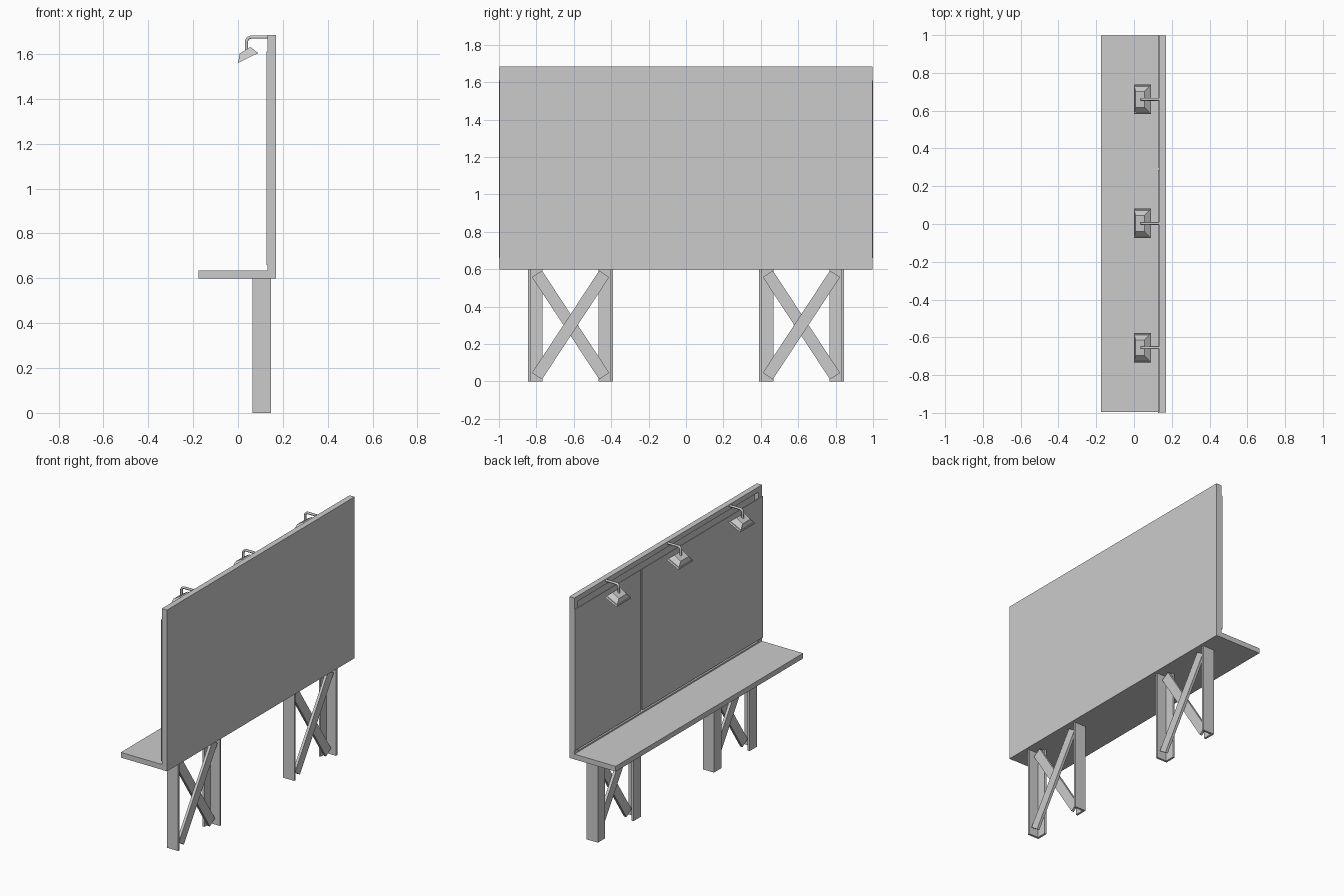
import bpy, bmesh, math
from mathutils import Vector

if "Cube" in bpy.data.objects:
    bpy.data.objects.remove(bpy.data.objects["Cube"], do_unlink=True)

grey = bpy.data.materials.new("plain grey")
grey.use_nodes = True
GREY = (0.6, 0.6, 0.6, 1)
grey.diffuse_color = GREY
grey.node_tree.nodes["Principled BSDF"].inputs["Base Color"].default_value = GREY


def finish(name, bm):
    """Turn a bmesh into a named, coloured object."""
    bmesh.ops.recalc_face_normals(bm, faces=bm.faces)
    mesh = bpy.data.meshes.new(name)
    bm.to_mesh(mesh)
    bm.free()
    mesh.materials.append(grey)
    obj = bpy.data.objects.new(name, mesh)
    bpy.context.collection.objects.link(obj)
    return obj


def prism(name, outline, axis, start, end):
    """Extrude a 2D outline along an axis ('x', 'y' or 'z')."""
    place = {"x": lambda a, b, t: (t, a, b),
             "y": lambda a, b, t: (a, t, b),
             "z": lambda a, b, t: (a, b, t)}[axis]
    bm = bmesh.new()
    face = bm.faces.new([bm.verts.new(place(a, b, start)) for a, b in outline])
    new = bmesh.ops.extrude_face_region(bm, geom=[face])["geom"]
    shift = Vector(place(0, 0, end - start))
    bmesh.ops.translate(bm, vec=shift,
                        verts=[v for v in new if isinstance(v, bmesh.types.BMVert)])
    return finish(name, bm)


def rect(a0, a1, b0, b1):
    return [(a0, b0), (a1, b0), (a1, b1), (a0, b1)]


# Display board: back sheet with a raised border around a shallow recess
FRONT, BACK, HALF, LOW, TOP = 0.132, 0.17, 0.997, 0.6, 1.685
SHELF_TOP = 0.635
prism("board_back_sheet", rect(-HALF, HALF, LOW, TOP), "x", 0.16, BACK)
prism("board_top_border", rect(-HALF, HALF, 1.65, TOP), "x", FRONT, 0.16)
prism("board_bottom_border", rect(-HALF, HALF, LOW, 0.645), "x", FRONT, 0.16)
for side, s in (("left", 1), ("right", -1)):
    prism(side + "_board_border", rect(s * 0.957, s * HALF, 0.645, 1.65),
          "x", FRONT, 0.16)

# Walkway and the two poster sheets
prism("walkway", rect(-0.175, FRONT, LOW, SHELF_TOP), "y", -0.995, HALF)
for name, y0, y1 in (("narrow_poster", 0.298, 1.0), ("wide_poster", -1.0, 0.285)):
    prism(name, rect(y0, y1, 0.66, 1.61), "x", 0.126, FRONT)

# Supports: angle-section legs with crossed braces
X0, X1, WALL = 0.064, 0.147, 0.014


def angle_leg(name, y, inward):
    w, t = inward * 0.078, inward * WALL
    prism(name, [(X0, y), (X1, y), (X1, y + t), (X0 + WALL, y + t),
                 (X0 + WALL, y + w), (X0, y + w)], "z", 0, LOW)


def brace(name, centre, slope, x0, x1):
    """A flat bar centred between two legs, leaning by the slope sign."""
    along = Vector((slope * 0.365, 0.555)).normalized()
    across = Vector((-along.y, along.x)) * 0.032
    mid, reach = Vector((centre, 0.302)), along * 0.327
    corners = [mid - reach - across, mid + reach - across,
               mid + reach + across, mid - reach + across]
    prism(name, [tuple(c) for c in corners], "x", x0, x1)


for side, c in (("left", 0.617), ("right", -0.617)):
    angle_leg(side + "_support_outer_leg", c - 0.228, 1)
    angle_leg(side + "_support_inner_leg", c + 0.228, -1)
    brace(side + "_front_brace", c, -1, 0.098, 0.116)
    brace(side + "_rear_brace", c, 1, 0.118, 0.136)


# Lamps: bent tube arm and a tilted, hollow square shade
def lamp_arm(name, y):
    curve = bpy.data.curves.new(name, "CURVE")
    curve.dimensions = "3D"
    curve.bevel_depth = 0.008
    curve.bevel_resolution = 1
    curve.use_fill_caps = True
    path = [(FRONT + 0.005, 1.675)]
    for i in range(5):
        a = math.pi / 2 * (1 + i / 4)
        path.append((0.058 + 0.02 * math.cos(a), 1.655 + 0.02 * math.sin(a)))
    path.append((0.038, 1.615))
    spline = curve.splines.new("POLY")
    spline.points.add(len(path) - 1)
    for p, (x, z) in zip(spline.points, path):
        p.co = (x, y, z, 1)
    curve.materials.append(grey)
    obj = bpy.data.objects.new(name, curve)
    bpy.context.collection.objects.link(obj)


def lamp_shade(name, y):
    bm = bmesh.new()
    rings = []
    for (xa, za), (xb, zb), half in (((0.0, 1.56), (0.09, 1.604), 0.078),
                                     ((0.008, 1.602), (0.055, 1.631), 0.042)):
        rings.append([bm.verts.new(p) for p in (
            (xa, y - half, za), (xb, y - half, zb),
            (xb, y + half, zb), (xa, y + half, za))])
    low, high = rings
    for i in range(4):
        j = (i + 1) % 4
        bm.faces.new((low[i], low[j], high[j], high[i]))
    bm.faces.new(high)
    opening = bm.faces.new(low[::-1])
    bmesh.ops.recalc_face_normals(bm, faces=bm.faces)
    bmesh.ops.inset_region(bm, faces=[opening], thickness=0.006, depth=-0.01)
    finish(name, bm)


for label, y in (("left", 0.66), ("middle", 0.003), ("right", -0.655)):
    lamp_arm(label + "_lamp_arm", y)
    lamp_shade(label + "_lamp_shade", y)
